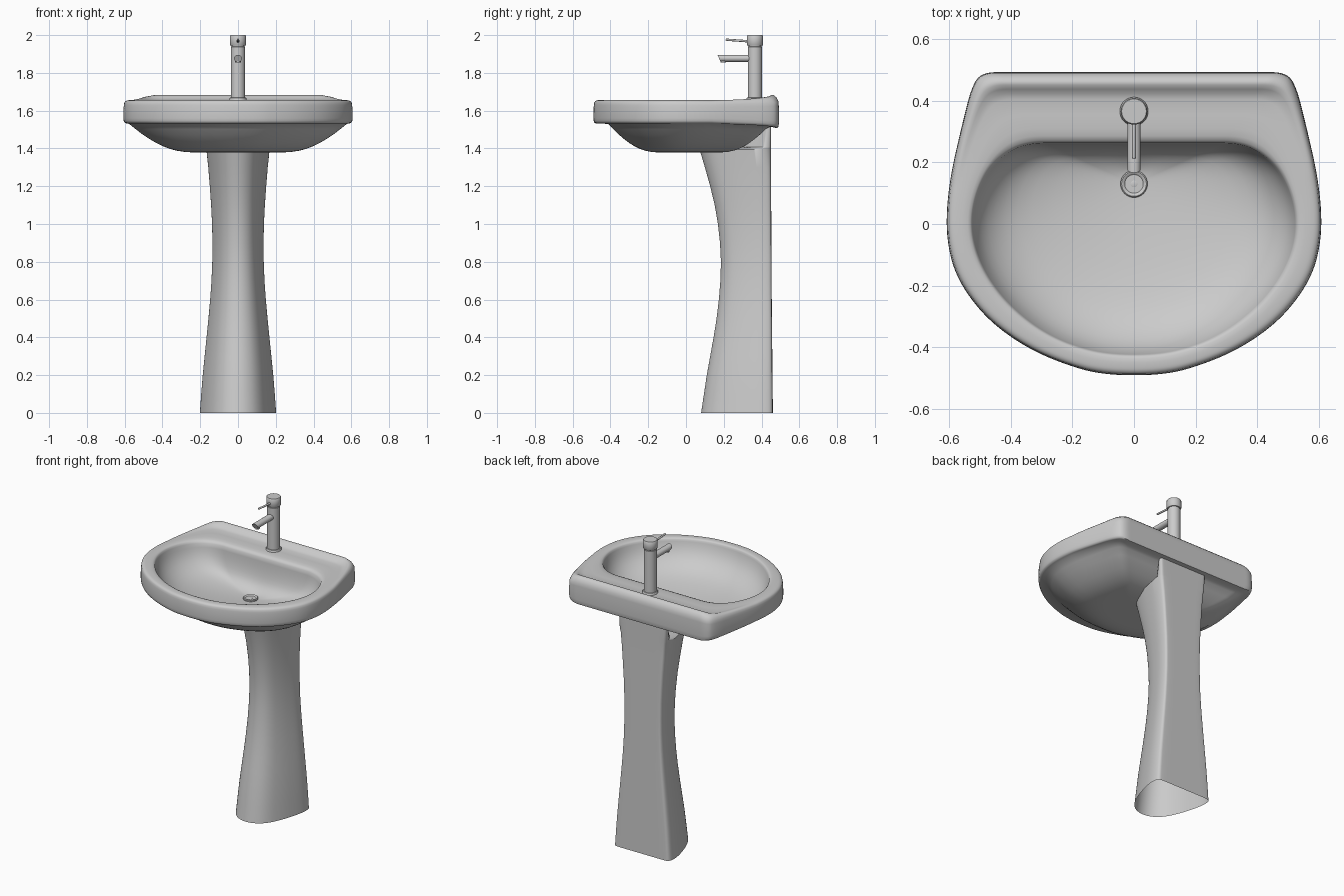
import bpy, bmesh, math
from mathutils import Vector

if "Cube" in bpy.data.objects:
    bpy.data.objects.remove(bpy.data.objects["Cube"])


def chaikin(half, steps=3):
    """Mirror a half outline across x = 0 and round it by corner cutting."""
    pts = [Vector(p) for p in half] + [Vector((-x, y)) for x, y in reversed(half)]
    for _ in range(steps):
        nxt = pts[1:] + pts[:1]
        pts = [q for a, b in zip(pts, nxt) for q in (a.lerp(b, .25), a.lerp(b, .75))]
    return pts


def loft(name, rings, cap=True, angle=40):
    """Skin a list of equal-length rings of 3D points."""
    bm = bmesh.new()
    vr = [[bm.verts.new(p) for p in r] for r in rings]
    n = len(vr[0])
    for a, b in zip(vr, vr[1:]):
        for i in range(n):
            bm.faces.new((a[i], a[(i + 1) % n], b[(i + 1) % n], b[i]))
    if cap:
        bm.faces.new(vr[0])
        bm.faces.new(vr[-1])
    bmesh.ops.recalc_face_normals(bm, faces=bm.faces)
    me = bpy.data.meshes.new(name)
    bm.to_mesh(me)
    bm.free()
    ob = bpy.data.objects.new(name, me)
    bpy.context.collection.objects.link(ob)
    bpy.ops.object.select_all(action='DESELECT')
    ob.select_set(True)
    bpy.context.view_layer.objects.active = ob
    bpy.ops.object.shade_smooth_by_angle(angle=math.radians(angle))
    return ob


def lathe(name, origin, axis, profile, n=40):
    """Turn a (radius, distance) profile round an axis."""
    rot = Vector(axis).to_track_quat('Z', 'Y')
    turns = [2 * math.pi * i / n for i in range(n)]
    return loft(name, [[Vector(origin) + rot @ Vector((r * math.cos(t), r * math.sin(t), h))
                        for t in turns] for r, h in profile])


def mix(a, b, t):
    return [p.lerp(q, t) for p, q in zip(a, b)]


def lip(p):
    """0..1 rise towards the back edge, fading at the corners."""
    return max(0, min(1, (p.y - .13) / .31)) * max(.5, min(1, (.62 - abs(p.x)) / .18))


def ring(pts, z, rise=0):
    return [(p.x, p.y, z + rise * lip(p)) for p in pts]


# basin outlines: outer rim, bowl edge, drain circle, underside top and bottom
outer = chaikin([(.2, .492), (.40, .492), (.49, .492), (.525, .45), (.56, .31), (.594, .16),
                 (.608, .04), (.605, -.06), (.58, -.16), (.525, -.25), (.45, -.33),
                 (.345, -.402), (.23, -.453), (.1, -.49)])
bowl = chaikin([(.12, .262), (.25, .262), (.33, .262), (.40, .24), (.46, .19), (.50, .12),
                (.522, .04), (.522, -.04), (.50, -.12), (.455, -.2), (.39, -.275),
                (.30, -.345), (.20, -.393), (.08, -.422)])
dc = Vector((0, .13))
drain = [dc + (p - dc).normalized() * .04 for p in bowl]
under_top = [Vector((p.x * .95, p.y * (.84 if p.y < 0 else .91))) for p in outer]
under_low = [Vector((p.x * .47, p.y * (.38 if p.y < 0 else .45))) for p in outer]

# basin: underside, rim, raised back lip, shelf, bowl
rings = [ring(mix(under_top, under_low, s), z) for s, z in
         [(1.3, 1.378), (1.15, 1.379), (1, 1.382), (.87, 1.388), (.75, 1.397), (.62, 1.411),
          (.5, 1.428), (.37, 1.450), (.25, 1.473), (.12, 1.502)]]
rings += [ring(under_top, 1.53, -.015)]
rings += [ring([p * k for p in outer], z, r) for k, z, r in
          [(.975, 1.533, -.025), (.99, 1.537, -.027), (.997, 1.546, -.025), (1, 1.56, -.02),
           (1, 1.59, 0), (.998, 1.618, .01), (.995, 1.63, .02)]]
rings += [ring(mix(outer, bowl, t), z, r) for t, z, r in
          [(.06, 1.643, .028), (.12, 1.649, .034), (.18, 1.652, .03), (.24, 1.654, .018),
           (.30, 1.655, .007), (.38, 1.656, 0), (.6, 1.657, 0), (.8, 1.656, 0),
           (.9, 1.653, 0), (.96, 1.648, 0)]]
rings += [ring(mix(drain, bowl, s), z) for s, z in
          [(1, 1.637), (.985, 1.612), (.965, 1.59), (.94, 1.567), (.9, 1.543), (.85, 1.52),
           (.78, 1.497), (.7, 1.48), (.6, 1.465), (.45, 1.45), (.3, 1.439), (.15, 1.431),
           (0, 1.425)]]
loft("basin", rings, angle=50)

# pedestal: D-shaped section, waisted; rows are z, half width, front y, back y
section = chaikin([(.3, 0), (.8, 0), (.98, .01), (1.02, .14), (.97, .32), (.8, .62),
                   (.55, .88), (.2, 1)])
rows = [(0, .2, .08, .46), (.1, .193, .095, .459), (.2, .185, .11, .458), (.3, .175, .128, .457),
        (.4, .165, .146, .456), (.5, .155, .162, .455), (.6, .146, .174, .454),
        (.7, .139, .182, .453), (.8, .135, .185, .453), (.9, .134, .18, .452),
        (1.0, .136, .169, .452), (1.1, .141, .152, .451), (1.2, .148, .128, .451),
        (1.3, .156, .1, .45), (1.395, .166, .072, .45), (1.408, .166, .3, .45),
        (1.53, .17, .37, .45)]
loft("pedestal", [[(p.x * w, b + (f - b) * p.y, z) for p in section]
                  for z, w, f, b in rows], cap=False)

# tap body with base flange, and turning cap
lathe("tap_body", (0, .365, 0), (0, 0, 1),
      [(.046, 1.645), (.046, 1.664), (.043, 1.668), (.038, 1.669), (.038, 1.938), (.034, 1.939),
       (.034, 1.946)])
lathe("tap_cap", (0, .365, 0), (0, 0, 1),
      [(.040, 1.944), (.043, 1.948), (.043, 1.996), (.040, 2.0)])

# spout with slanted end, aerator beneath, and lever
n = 32
turns = [2 * math.pi * i / n for i in range(n)]
loft("tap_spout", [[(.021 * math.cos(t), y - k * math.sin(t), 1.877 + .019 * math.sin(t))
                    for t in turns] for y, k in [(.345, 0), (.18, .009), (.175, .009)]])
lathe("tap_aerator", (0, .197, 1.862), (0, 0, -1), [(.015, 0), (.015, .007), (.011, .007),
                                                   (.011, .003)], 24)
lathe("tap_lever", (0, .335, 1.967), (0, -.125, .009),
      [(.008, 0), (.006, .03), (.006, .12), (.004, .125)], 16)

# drain: ring, recessed plate, hub and eight spokes between the slots
z = 1.426
lathe("drain_ring", (0, .13, z), (0, 0, 1),
      [(.030, -.004), (.044, -.004), (.044, .006), (.040, .010), (.034, .008), (.030, .004)])
lathe("drain_plate", (0, .13, z), (0, 0, 1), [(.036, -.006), (.036, .0005)])
lathe("drain_hub", (0, .13, z), (0, 0, 1), [(.011, -.002), (.011, .005), (.008, .006)], 24)
for i in range(8):
    a = math.pi * (i + .5) / 4
    d, s = Vector((math.cos(a), math.sin(a))), Vector((-math.sin(a), math.cos(a)))
    quad = [dc + d * r + s * w for r, w in [(.008, -.002), (.034, -.005), (.034, .005), (.008, .002)]]
    loft(f"drain_spoke_{i + 1}", [[(p.x, p.y, h) for p in quad] for h in (z - .002, z + .004)])
